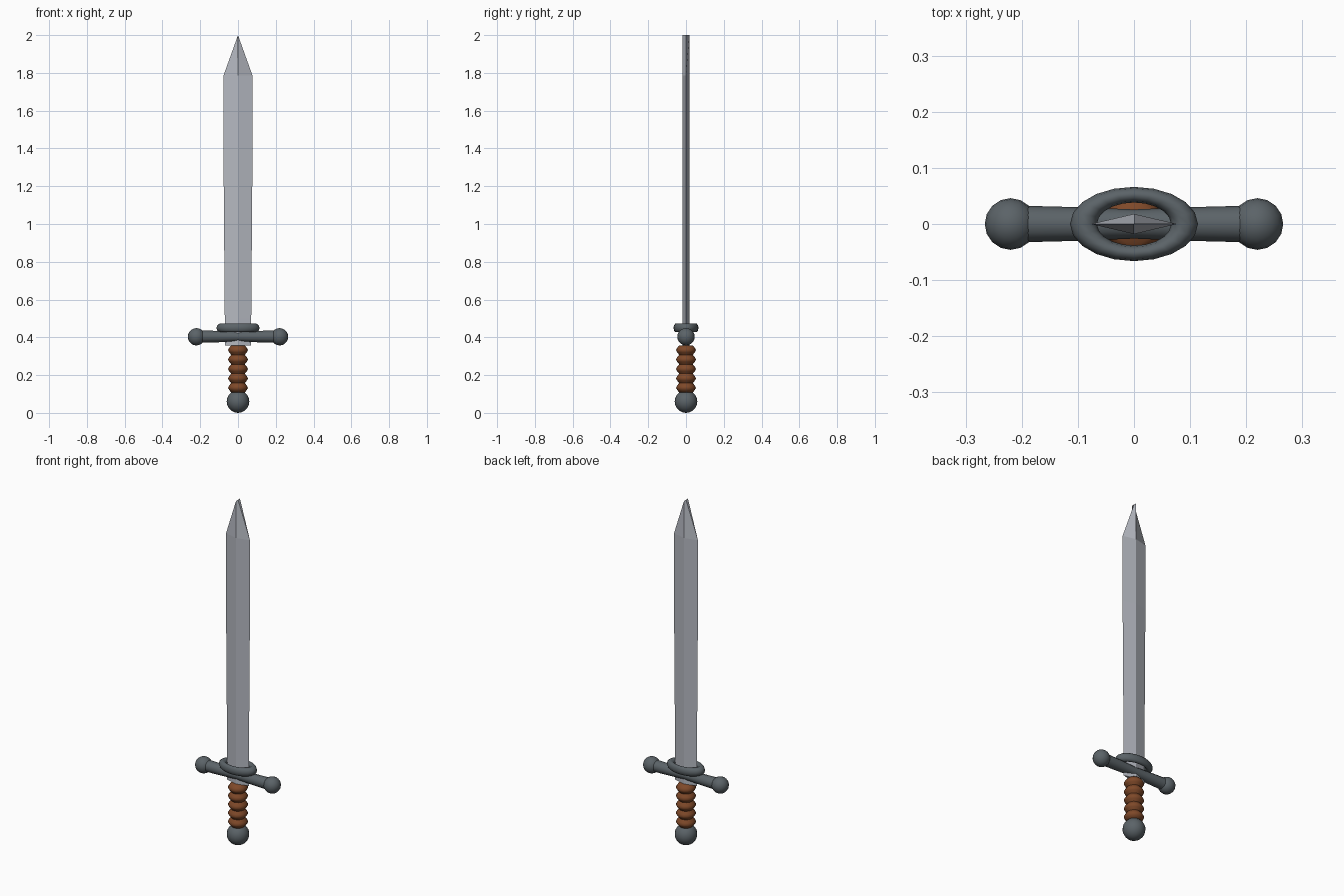
import bpy, bmesh, math

cube = bpy.data.objects.get("Cube")
if cube:
    bpy.data.objects.remove(cube, do_unlink=True)


def material(name, rgb):
    m = bpy.data.materials.new(name)
    m.use_nodes = True
    m.diffuse_color = (*rgb, 1)
    m.node_tree.nodes["Principled BSDF"].inputs["Base Color"].default_value = (*rgb, 1)
    return m


steel = material("pale steel", (0.46, 0.48, 0.53))
iron = material("dark iron", (0.105, 0.125, 0.138))
leather = material("brown leather", (0.21, 0.066, 0.022))


def finish(name, mat, smooth=True):
    ob = bpy.context.object
    ob.name = name
    ob.data.materials.append(mat)
    if smooth:
        bpy.ops.object.shade_smooth_by_angle(angle=math.radians(60))
    return ob


def ball(name, loc, radius):
    bpy.ops.mesh.primitive_uv_sphere_add(segments=16, ring_count=10, radius=radius, location=loc)
    return finish(name, iron)


def loft(name, rings, mat, smooth):
    """Skin a list of equal-length point rings and cap both ends."""
    bm = bmesh.new()
    loops = [[bm.verts.new(p) for p in ring] for ring in rings]
    n = len(loops[0])
    for a, b in zip(loops, loops[1:]):
        for i in range(n):
            j = (i + 1) % n
            bm.faces.new((a[i], a[j], b[j], b[i]))
    bm.faces.new(loops[0])
    bm.faces.new(loops[-1])
    bmesh.ops.remove_doubles(bm, verts=bm.verts, dist=0.0005)
    bmesh.ops.recalc_face_normals(bm, faces=bm.faces)
    me = bpy.data.meshes.new(name)
    bm.to_mesh(me)
    bm.free()
    ob = bpy.data.objects.new(name, me)
    bpy.context.collection.objects.link(ob)
    bpy.ops.object.select_all(action='DESELECT')
    bpy.context.view_layer.objects.active = ob
    ob.select_set(True)
    return finish(name, mat, smooth)


def circle(r, n):
    return [(r * math.cos(math.tau * i / n), r * math.sin(math.tau * i / n)) for i in range(n)]


# Blade: diamond section narrowing to a short chisel edge at the tip
thick = 0.018
blade = [(0.070, 0.357), (0.070, 0.5), (0.077, 1.4), (0.077, 1.785), (0, 2.0)]
loft("blade", [[(w, 0, z), (0, thick, z), (-w, 0, z), (0, -thick, z)] for w, z in blade],
     steel, False)

# Grip: stacked leather bulges
bulges, low, high = 5, 0.108, 0.357
step = (high - low) / bulges
profile = [(0.036, low)]
for k in range(bulges):
    z = low + k * step
    profile += [(0.047, z + step * 0.27), (0.053, z + step * 0.5),
                (0.047, z + step * 0.73), (0.036, z + step)]
loft("grip", [[(x, y, z) for x, y in circle(r, 16)] for r, z in profile], leather, True)

# Pommel
ball("pommel", (0, 0, 0.06), 0.06)

# Crossguard bar, slightly slimmer toward the middle
bar = [(-0.215, 0.033), (-0.1, 0.030), (0, 0.026), (0.1, 0.030), (0.215, 0.033)]
loft("guard_bar", [[(x, a, 0.404 + b) for a, b in circle(r, 12)] for x, r in bar], iron, True)
for side, name in ((1, "guard_knob_left"), (-1, "guard_knob_right")):
    ball(name, (side * 0.22, 0, 0.403), 0.046)

# Oval collar around the blade
bpy.ops.mesh.primitive_torus_add(major_segments=20, minor_segments=10, major_radius=0.09,
                                 minor_radius=0.024, location=(0, 0, 0.45))
collar = finish("guard_collar", iron)
for v in collar.data.vertices:
    v.co.y *= 0.58
